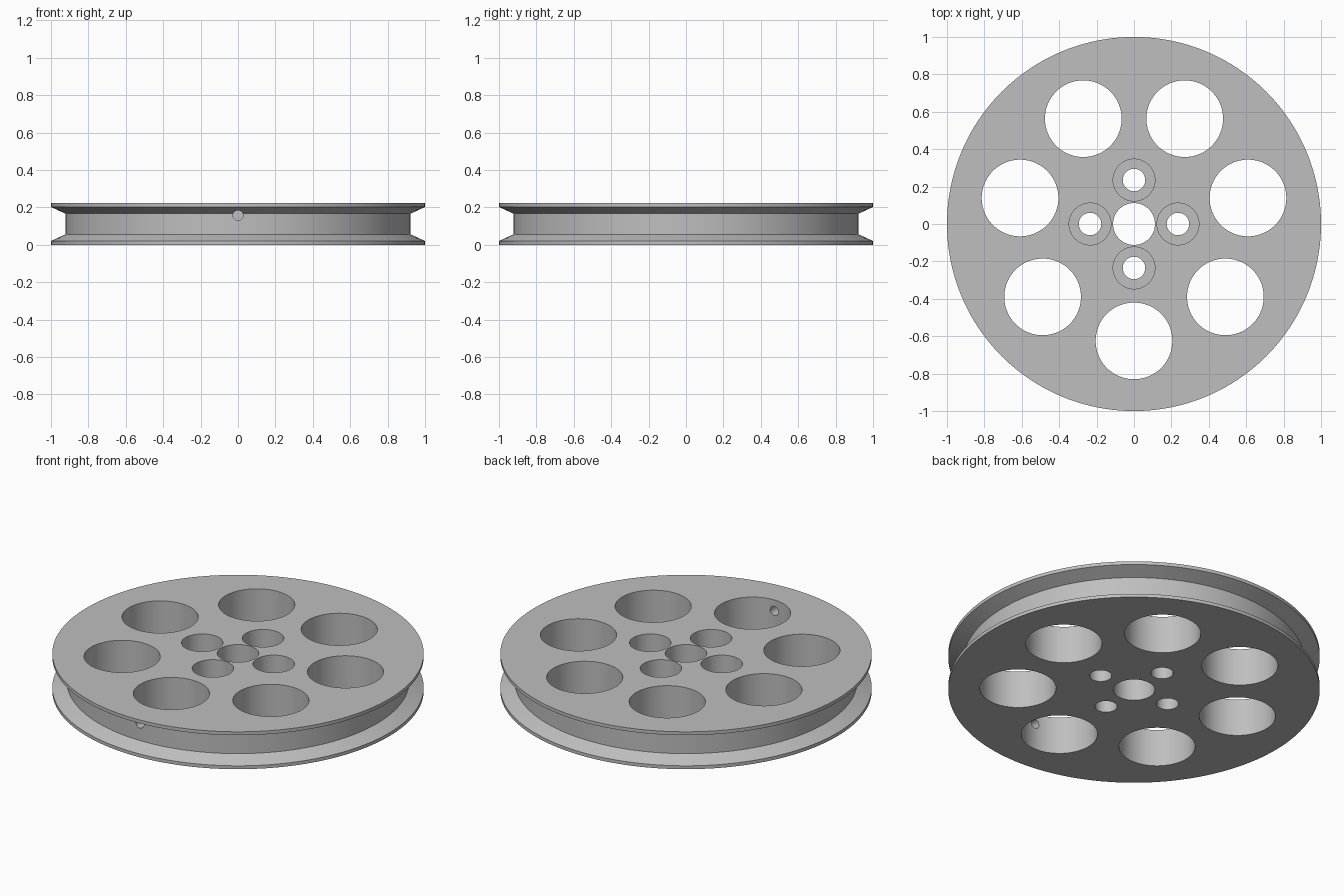
import bpy, bmesh, math
from mathutils import Matrix, Vector

if "Cube" in bpy.data.objects:
    bpy.data.objects.remove(bpy.data.objects["Cube"], do_unlink=True)

HEIGHT = 0.222
SEGMENTS = 160

grey = bpy.data.materials.new("plain_grey")
grey.use_nodes = True
grey.diffuse_color = (0.52, 0.52, 0.52, 1)
grey.node_tree.nodes["Principled BSDF"].inputs["Base Color"].default_value = (0.52, 0.52, 0.52, 1)


def lathe(name, profile, segments):
    """Closed solid of revolution from (radius, z) points, capped at both ends."""
    bm = bmesh.new()
    rings = []
    for r, z in profile:
        angles = [math.tau * i / segments for i in range(segments)]
        rings.append([bm.verts.new((r * math.cos(a), r * math.sin(a), z)) for a in angles])
    for low, high in zip(rings, rings[1:]):
        for i in range(segments):
            j = (i + 1) % segments
            bm.faces.new((low[i], low[j], high[j], high[i]))
    bm.faces.new(rings[0][::-1])
    bm.faces.new(rings[-1])
    mesh = bpy.data.meshes.new(name)
    bm.to_mesh(mesh)
    bm.free()
    mesh.materials.append(grey)
    obj = bpy.data.objects.new(name, mesh)
    bpy.context.collection.objects.link(obj)
    return obj


def drill(name, radius, x, y, bottom=-0.1, top=0.4, segments=64):
    """Vertical hole cutter."""
    cutter = lathe(name, [(radius, bottom), (radius, top)], segments)
    cutter.data.transform(Matrix.Translation((x, y, 0)))
    return cutter


# Grooved wheel body
wheel = lathe("pulley_wheel", [
    (1.0, 0), (1.0, 0.02), (0.922, 0.056),
    (0.922, HEIGHT - 0.056), (1.0, HEIGHT - 0.02), (1.0, HEIGHT)], SEGMENTS)

# Axle bore and seven lightening holes
cutters = [drill("axle_bore", 0.112, 0, 0)]
for k in range(7):
    a = math.tau * k / 7 - math.pi / 2
    cutters.append(drill("lightening_hole", 0.205, 0.625 * math.cos(a), 0.625 * math.sin(a), segments=96))

# Four counterbored screw holes, each cutter a stepped solid
for k in range(4):
    a = math.tau * k / 4
    cutter = lathe("screw_hole", [(0.06, -0.1), (0.06, HEIGHT / 2), (0.112, HEIGHT / 2), (0.112, 0.4)], 64)
    cutter.data.transform(Matrix.Translation((0.235 * math.cos(a), 0.235 * math.sin(a), 0)))
    cutters.append(cutter)

# Cord hole from the groove into the front lightening hole
cord = lathe("cord_hole", [(0.027, 0.7), (0.027, 1.1)], 32)
cord.data.transform(Matrix.Translation((0, 0, 0.157)) @ Matrix.Rotation(math.pi / 2, 4, "X"))
cutters.append(cord)

# Cut every hole, then discard the cutters
bpy.ops.object.select_all(action="DESELECT")
wheel.select_set(True)
bpy.context.view_layer.objects.active = wheel
for cutter in cutters:
    cutter.hide_render = True
    cut = wheel.modifiers.new("cut", "BOOLEAN")
    cut.operation = "DIFFERENCE"
    cut.solver = "EXACT"
    cut.object = cutter
    bpy.ops.object.modifier_apply(modifier=cut.name)
    bpy.data.objects.remove(cutter, do_unlink=True)

bpy.ops.object.shade_smooth_by_angle(angle=math.radians(20))
